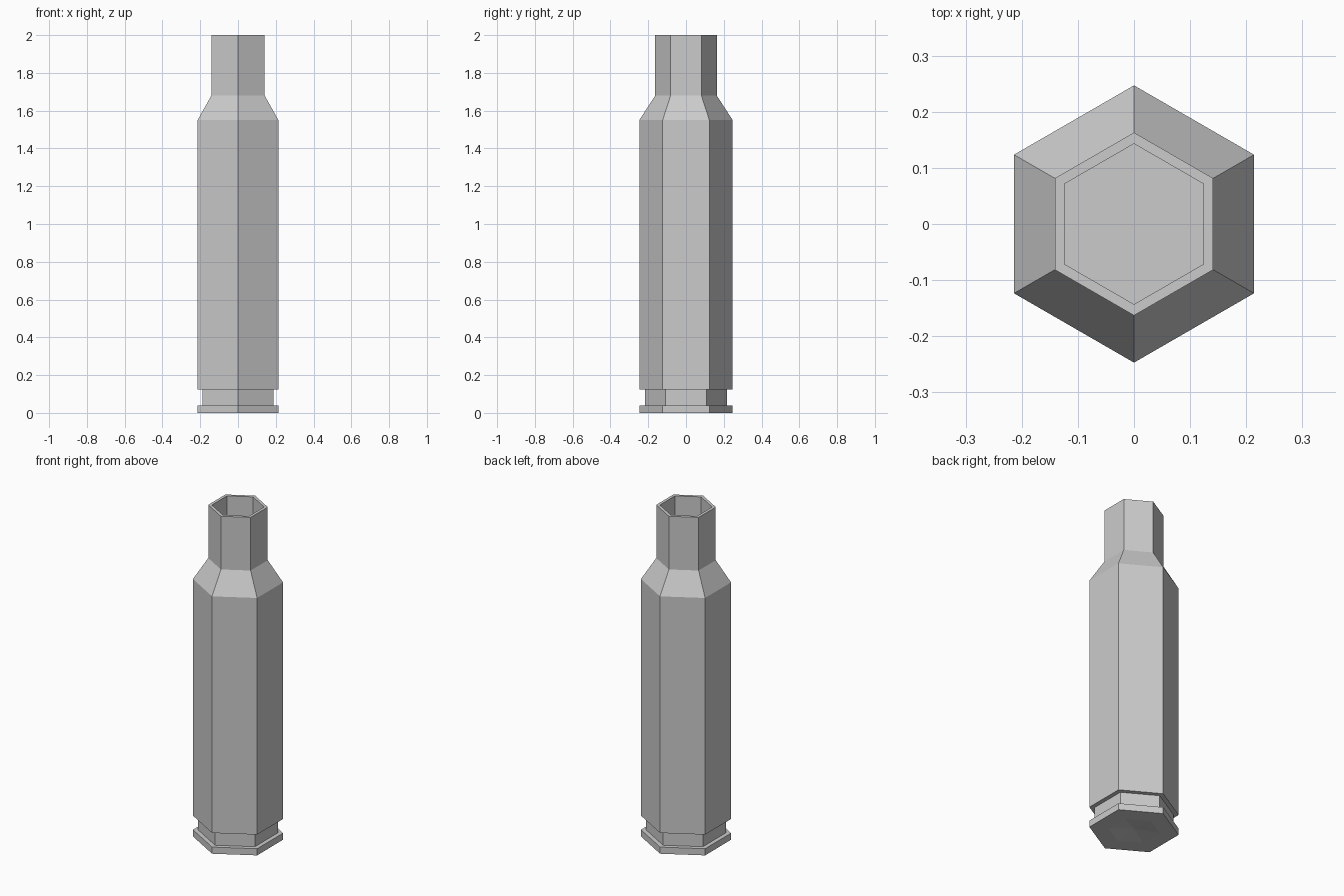
import bpy, bmesh
from math import sin, cos, pi

cube = bpy.data.objects.get("Cube")
if cube:
    bpy.data.objects.remove(cube, do_unlink=True)

SIDES = 6

grey = bpy.data.materials.new("plain grey")
grey.use_nodes = True
colour = (0.6, 0.6, 0.6, 1)
grey.diffuse_color = colour
grey.node_tree.nodes["Principled BSDF"].inputs["Base Color"].default_value = colour

# Casing outline (radius, height): dimpled base, rim, groove, body, shoulder, neck, bore
profile = [
    (0, 0.015), (0.14, 0), (0.247, 0), (0.247, 0.04), (0.218, 0.04), (0.218, 0.125),
    (0.247, 0.125), (0.247, 1.55), (0.163, 1.68), (0.163, 2),
    (0.143, 2), (0.143, 1.68), (0, 1.68),
]


def ring(bm, radius, z):
    """One corner loop, or a single point on the axis."""
    if radius == 0:
        return [bm.verts.new((0, 0, z))] * SIDES
    angles = [pi / 2 + 2 * pi * i / SIDES for i in range(SIDES)]
    return [bm.verts.new((radius * cos(a), radius * sin(a), z)) for a in angles]


def lathe(name, outline, material):
    bm = bmesh.new()
    rings = [ring(bm, r, z) for r, z in outline]
    for low, high in zip(rings, rings[1:]):
        for i in range(SIDES):
            j = (i + 1) % SIDES
            corners = dict.fromkeys((low[i], low[j], high[j], high[i]))
            bm.faces.new(list(corners))
    bmesh.ops.recalc_face_normals(bm, faces=bm.faces)
    mesh = bpy.data.meshes.new(name)
    bm.to_mesh(mesh)
    bm.free()
    mesh.materials.append(material)
    obj = bpy.data.objects.new(name, mesh)
    bpy.context.collection.objects.link(obj)
    return obj


lathe("casing", profile, grey)
